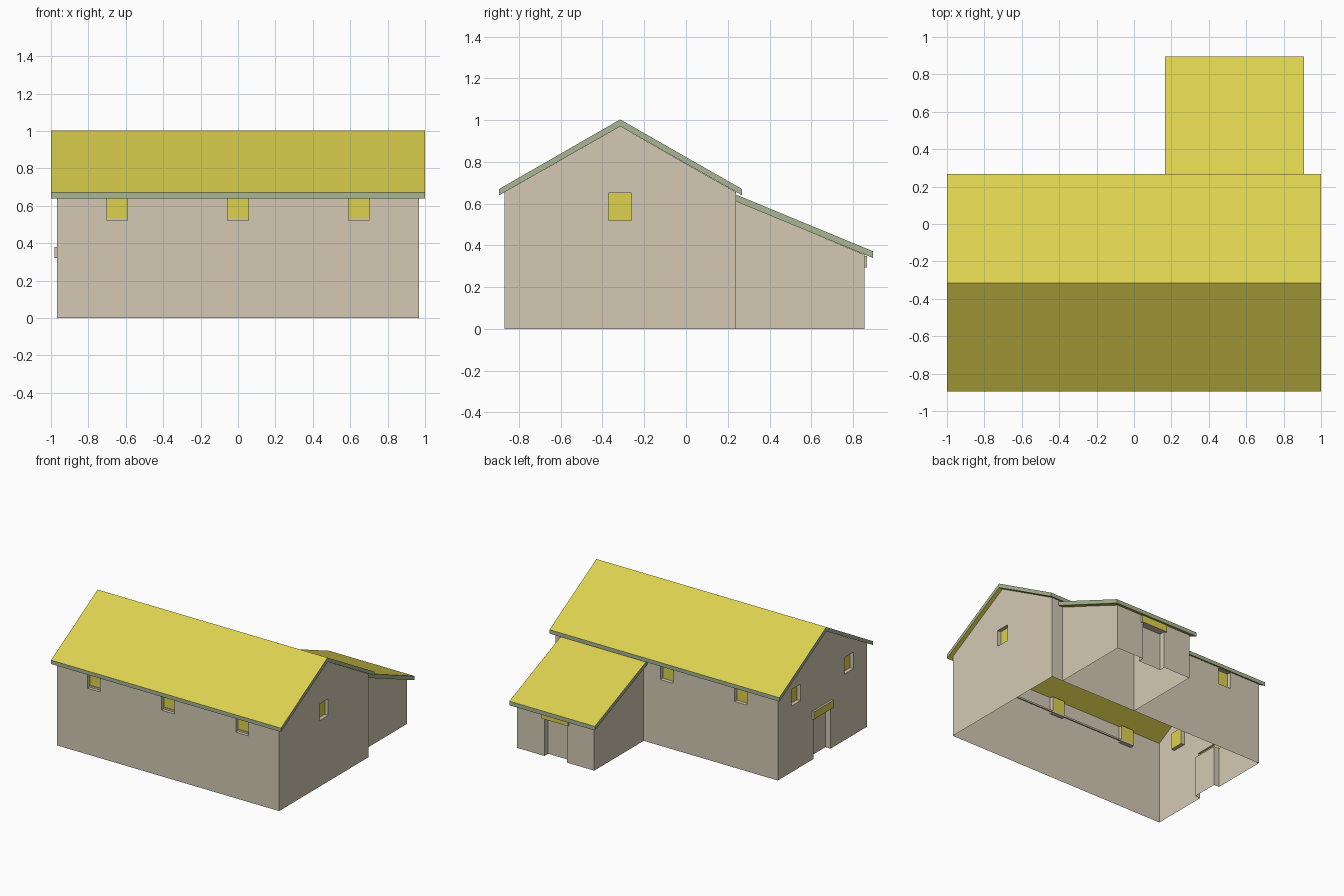
import bpy, bmesh, math
from mathutils import Matrix, Vector

if "Cube" in bpy.data.objects:
    bpy.data.objects.remove(bpy.data.objects["Cube"])


def material(name, rgb):
    lin = [((c / 255 + 0.055) / 1.055) ** 2.4 for c in rgb]
    m = bpy.data.materials.new(name)
    m.diffuse_color = (*lin, 1)
    m.use_nodes = True
    m.node_tree.nodes["Principled BSDF"].inputs["Base Color"].default_value = m.diffuse_color
    return m


PLASTER = material("plaster", (212, 201, 181))
YELLOW = material("yellow", (220, 209, 79))
TRIM = material("green_trim", (168, 182, 148))


def finish(name, bm, mats):
    me = bpy.data.meshes.new(name)
    bm.to_mesh(me)
    bm.free()
    for m in mats:
        me.materials.append(m)
    ob = bpy.data.objects.new(name, me)
    bpy.context.collection.objects.link(ob)
    return ob


def wall(name, outline, angle, offset, openings=()):
    """Sheet wall drawn in local x/z facing -y; openings are
    (x0, x1, z0, z1, depth, material index), depth positive = recessed."""
    bm = bmesh.new()
    bm.faces.new([bm.verts.new((x, 0, z)) for x, z in outline])
    for x0, x1, z0, z1, depth, mi in openings:
        for co, no in (((x0, 0, 0), (1, 0, 0)), ((x1, 0, 0), (1, 0, 0)),
                       ((0, 0, z0), (0, 0, 1)), ((0, 0, z1), (0, 0, 1))):
            bmesh.ops.bisect_plane(bm, geom=bm.verts[:] + bm.edges[:] + bm.faces[:],
                                   dist=1e-5, plane_co=co, plane_no=no)
    for x0, x1, z0, z1, depth, mi in openings:
        cut = []
        for f in bm.faces:
            c = f.calc_center_median()
            if x0 < c.x < x1 and z0 < c.z < z1 and abs(c.y) < 1e-5:
                cut.append(f)
        bmesh.ops.delete(bm, geom=cut, context='FACES')
        rim = [(x0, z0), (x1, z0), (x1, z1), (x0, z1)]
        outer = [bm.verts.new((x, 0, z)) for x, z in rim]
        inner = [bm.verts.new((x, depth, z)) for x, z in rim]
        bm.faces.new(inner).material_index = mi
        for i in range(4):
            j = (i + 1) % 4
            if i == 0 and z0 == 0:      # doorways have no sill
                continue
            bm.faces.new((outer[i], outer[j], inner[j], inner[i]))
    bmesh.ops.transform(bm, verts=bm.verts[:], matrix=Matrix.Translation(offset)
                        @ Matrix.Rotation(angle, 4, 'Z'))
    return finish(name, bm, (PLASTER, YELLOW))


def roof(name, profile, x0, x1):
    """Slab from a y/z profile; sloping faces yellow, edges green."""
    bm = bmesh.new()
    f = bm.faces.new([bm.verts.new((x0, y, z)) for y, z in profile])
    ext = bmesh.ops.extrude_face_region(bm, geom=[f], use_keep_orig=True)
    bmesh.ops.translate(bm, vec=(x1 - x0, 0, 0),
                        verts=[g for g in ext["geom"] if isinstance(g, bmesh.types.BMVert)])
    bmesh.ops.recalc_face_normals(bm, faces=bm.faces[:])
    for face in bm.faces:
        face.normal_update()
        face.material_index = 0 if abs(face.normal.z) > 0.5 else 1
    return finish(name, bm, (YELLOW, TRIM))


def window(x):
    return (x - 0.055, x + 0.055, 0.52, 0.65, 0.03, 1)


W, FRONT, BACK, RIDGE = 0.967, -0.87, 0.24, -0.315
EAVE, PEAK = 0.654, 0.97
R = math.pi / 2

# Main house walls
side = [(-W, 0), (W, 0), (W, EAVE), (-W, EAVE)]
wall("front_wall", side, 0, (0, FRONT, 0), [window(x) for x in (-0.645, 0, 0.645)])
wall("back_wall", side, 2 * R, (0, BACK, 0), [window(x) for x in (0, 0.645)])
h = (BACK - FRONT) / 2
gable = [(-h, 0), (h, 0), (h, EAVE), (0, PEAK), (-h, EAVE)]
wall("right_gable", gable, R, (W, RIDGE, 0), [window(0)])
wall("left_gable", gable, -R, (-W, RIDGE, 0),
     [window(-0.33), window(0.33),
      (-0.11, 0.10, 0, 0.32, 0.045, 0),            # doorway
      (-0.13, 0.12, 0.32, 0.38, -0.015, 1)])       # door canopy

# Sill strip behind the front windows
bm = bmesh.new()
bmesh.ops.create_cube(bm, size=1, matrix=Matrix.Translation((0, FRONT + 0.028, 0.5265))
                      @ Matrix.Diagonal((1.4, 0.008, 0.013, 1)))
finish("front_sill_strip", bm, (PLASTER,))

# Rear annex walls
A0, A1, AB = 0.20, 0.87, 0.855
mid, hw = (A0 + A1) / 2, (A1 - A0) / 2
lo, hi = 0.355, 0.612
wall("annex_back_wall", [(-hw, 0), (hw, 0), (hw, lo), (-hw, lo)], 2 * R, (mid, AB, 0),
     [(-0.097, 0.10, 0, 0.295, 0.045, 0),          # doorway
      (-0.115, 0.115, 0.295, 0.35, -0.012, 1)])    # door canopy
wall("annex_right_wall", [(BACK, 0), (AB, 0), (AB, lo), (BACK, hi)], R, (A1, 0, 0))
wall("annex_left_wall", [(-AB, 0), (-BACK, 0), (-BACK, hi), (-AB, lo)], -R, (A0, 0, 0))

# Roofs
roof("main_roof", [(-0.895, 0.64), (RIDGE, 0.97), (0.268, 0.64),
                   (0.268, 0.67), (RIDGE, 1.003), (-0.895, 0.67)], -1, 1)
roof("annex_roof", [(BACK, 0.61), (0.895, 0.34), (0.895, 0.372), (BACK, 0.643)], 0.167, 0.91)
